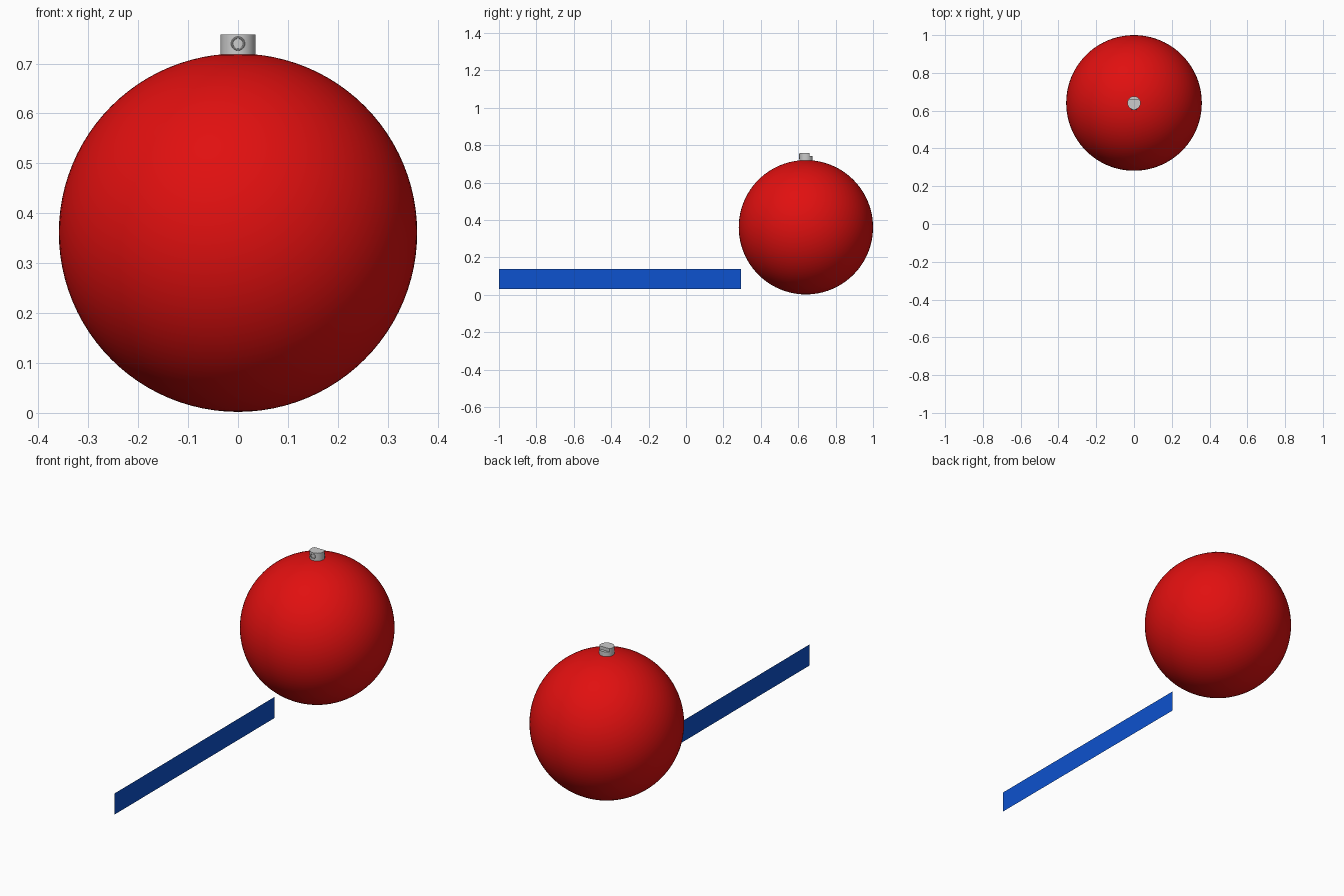
import bpy, bmesh, math
from mathutils import Matrix

if "Cube" in bpy.data.objects:
    bpy.data.objects.remove(bpy.data.objects["Cube"])

def mat(name, rgb):
    m = bpy.data.materials.new(name)
    m.diffuse_color = (*rgb, 1)
    m.use_nodes = True
    m.node_tree.nodes["Principled BSDF"].inputs["Base Color"].default_value = m.diffuse_color
    return m

red = mat("glossy red", (0.75, 0.005, 0.005))
blue = mat("ribbon blue", (0.004, 0.085, 0.62))
grey = mat("metal grey", (0.6, 0.6, 0.6))
CY = 0.641  # centre of the ball along y

def finish(bm, name, material, smooth=True):
    me = bpy.data.meshes.new(name)
    bm.to_mesh(me)
    bm.free()
    me.materials.append(material)
    ob = bpy.data.objects.new(name, me)
    bpy.context.collection.objects.link(ob)
    if smooth:
        bpy.ops.object.select_all(action='DESELECT')
        ob.select_set(True)
        bpy.context.view_layer.objects.active = ob
        bpy.ops.object.shade_smooth_by_angle(angle=math.radians(35))
    return ob

# round ball
bm = bmesh.new()
bmesh.ops.create_uvsphere(bm, u_segments=96, v_segments=48, radius=0.359,
                          matrix=Matrix.Translation((0, CY, 0.361)))
finish(bm, "ball", red)

# flat ribbon, a single upright sheet
bm = bmesh.new()
bm.faces.new([bm.verts.new((0, y, z)) for y, z in
              ((-1, 0.03), (0.295, 0.03), (0.295, 0.138), (-1, 0.138))])
finish(bm, "ribbon", blue, False)

# cap with a step cut out of its back
bm = bmesh.new()
bmesh.ops.create_cone(bm, cap_ends=True, segments=40, radius1=0.035, radius2=0.035,
                      depth=0.05, matrix=Matrix.Translation((0, CY, 0.733)))
cap = finish(bm, "cap", grey)
bm = bmesh.new()
bmesh.ops.create_cube(bm, size=1, matrix=Matrix.Translation((0, CY + 0.045, 0.76)) @
                      Matrix.Diagonal((0.1, 0.05, 0.036, 1)))
cutter = finish(bm, "step_cutter", grey, False)
cutter.hide_render = True
cutter.hide_set(True)
cut = cap.modifiers.new("back step", 'BOOLEAN')
cut.operation = 'DIFFERENCE'
cut.object = cutter

# small ring on the front of the cap
bpy.ops.mesh.primitive_torus_add(major_radius=0.012, minor_radius=0.002,
                                 major_segments=32, minor_segments=8,
                                 location=(0, CY - 0.035, 0.74),
                                 rotation=(math.pi / 2, 0, 0))
ring = bpy.context.object
ring.name = "cap_ring"
ring.data.materials.append(grey)
bpy.ops.object.shade_smooth_by_angle()
